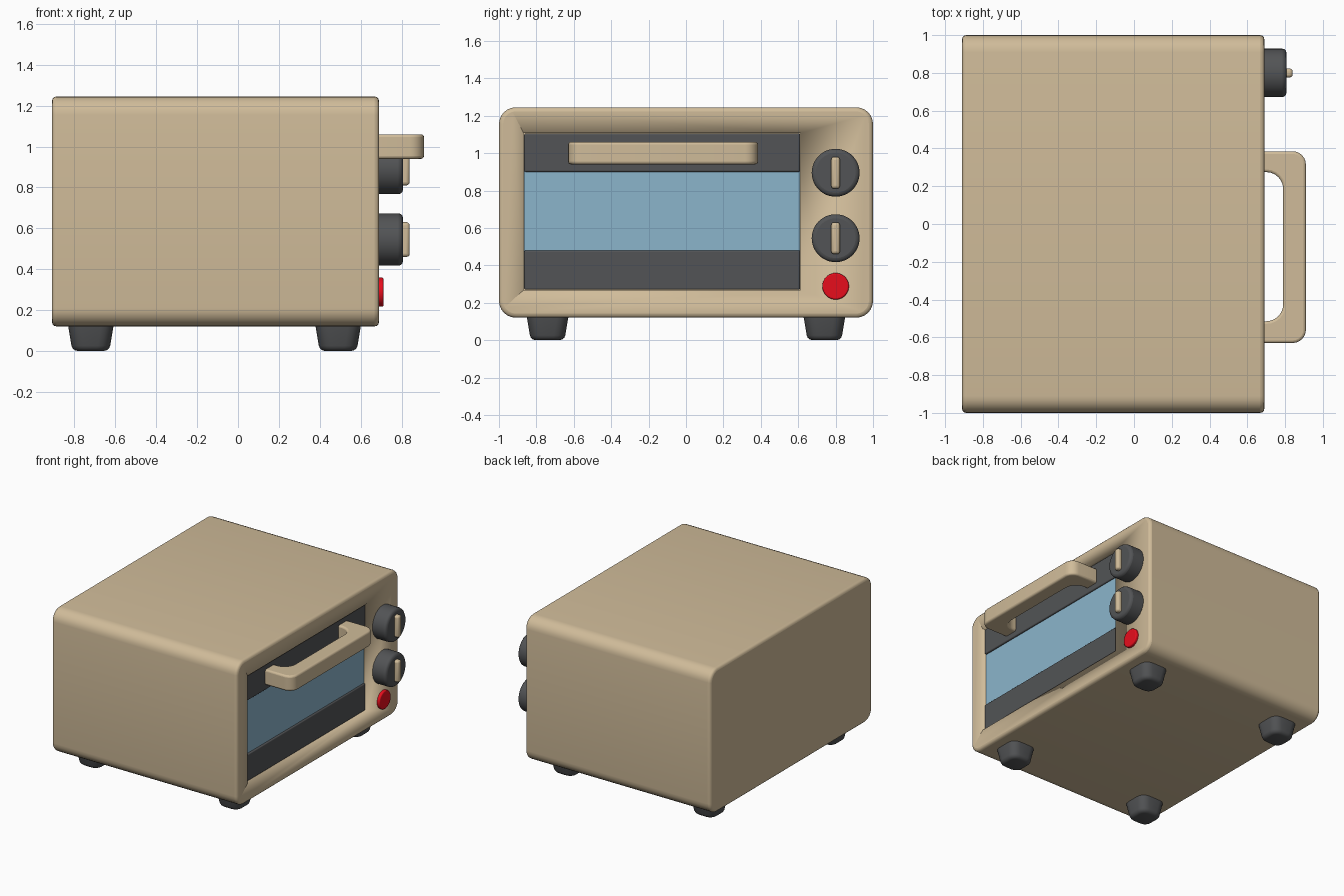
import bpy, bmesh, math
from mathutils import Matrix, Vector

if "Cube" in bpy.data.objects:
    bpy.data.objects.remove(bpy.data.objects["Cube"])


def material(name, rgb):
    m = bpy.data.materials.new(name)
    m.diffuse_color = (*rgb, 1)
    m.use_nodes = True
    m.node_tree.nodes["Principled BSDF"].inputs["Base Color"].default_value = m.diffuse_color
    return m


TAN = material("tan", (0.63, 0.50, 0.32))
DARK = material("dark", (0.085, 0.088, 0.092))
BLUE = material("glass_blue", (0.26, 0.46, 0.60))
RED = material("red", (0.80, 0.004, 0.012))


def finish(bm, name, mat, bevel=0.0, segments=3):
    bmesh.ops.recalc_face_normals(bm, faces=bm.faces)
    mesh = bpy.data.meshes.new(name)
    bm.to_mesh(mesh)
    bm.free()
    ob = bpy.data.objects.new(name, mesh)
    bpy.context.collection.objects.link(ob)
    mesh.materials.append(mat)
    if bevel:
        mod = ob.modifiers.new("Bevel", 'BEVEL')
        mod.width, mod.segments = bevel, segments
        mod.limit_method, mod.angle_limit = 'ANGLE', math.radians(35)
    bpy.ops.object.select_all(action='DESELECT')
    ob.select_set(True)
    bpy.context.view_layer.objects.active = ob
    bpy.ops.object.shade_smooth_by_angle(angle=math.radians(40))
    return ob


def box_mesh(lo, hi):
    bm = bmesh.new()
    bmesh.ops.create_cube(bm, size=1)
    lo, hi = Vector(lo), Vector(hi)
    for v in bm.verts:
        v.co = Vector((lo[i] + (v.co[i] + 0.5) * (hi[i] - lo[i]) for i in range(3)))
    return bm


def box(name, lo, hi, mat, bevel=0.0, segments=3):
    return finish(box_mesh(lo, hi), name, mat, bevel, segments)


def disc(name, y, z, radius, x0, x1, mat, bevel):
    bm = bmesh.new()
    place = Matrix.Translation(((x0 + x1) / 2, y, z)) @ Matrix.Rotation(math.pi / 2, 4, 'Y')
    bmesh.ops.create_cone(bm, cap_ends=True, segments=48, radius1=radius,
                          radius2=radius, depth=x1 - x0, matrix=place)
    return finish(bm, name, mat, bevel)


def arc(cx, cy, r, a0, a1, n=6):
    return [(cx + r * math.cos(math.radians(a0 + (a1 - a0) * i / n)),
             cy + r * math.sin(math.radians(a0 + (a1 - a0) * i / n))) for i in range(n + 1)]


# Body: large corner rounding along the depth, small rounding on both ends
bm = box_mesh((-0.91, -1, 0.12), (0.69, 1, 1.245))
long_edges = [e for e in bm.edges if abs(e.verts[0].co.x - e.verts[1].co.x) > 1]
bmesh.ops.bevel(bm, geom=long_edges, offset=0.09, segments=6, profile=0.5, affect='EDGES')
body = finish(bm, "body", TAN, 0.022)

# Shallow door recess in the body
cutter = box("door_recess_cutter", (0.60, -0.868, 0.268), (0.80, 0.613, 1.107), TAN)
cutter.hide_render = True
cutter.hide_viewport = True
cut = body.modifiers.new("Recess", 'BOOLEAN')
cut.object, cut.operation, cut.solver = cutter, 'DIFFERENCE', 'EXACT'

# Door: two dark rails and the glass between them
box("door_top_rail", (0.59, -0.865, 0.90), (0.675, 0.61, 1.105), DARK, 0.008)
box("door_bottom_rail", (0.59, -0.865, 0.27), (0.675, 0.61, 0.48), DARK, 0.008)
box("door_glass", (0.59, -0.865, 0.47), (0.662, 0.61, 0.91), BLUE)

# Handle: U-shaped outline extruded upwards
outline = ([(0.665, -0.63)] + arc(0.84, -0.56, 0.07, -90, 0) + arc(0.84, 0.315, 0.07, 0, 90)
           + [(0.665, 0.385), (0.665, 0.275)] + arc(0.70, 0.185, 0.09, 90, 0)
           + arc(0.70, -0.425, 0.09, 0, -90) + [(0.665, -0.515)])
bm = bmesh.new()
face = bm.faces.new([bm.verts.new((x, y, 0.94)) for x, y in outline])
top = bmesh.ops.extrude_face_region(bm, geom=[face])
bmesh.ops.translate(bm, vec=(0, 0, 0.12),
                    verts=[g for g in top["geom"] if isinstance(g, bmesh.types.BMVert)])
finish(bm, "door_handle", TAN, 0.014)

# Knobs with pointers
for label, z in (("upper", 0.895), ("lower", 0.545)):
    disc(label + "_knob", 0.80, z, 0.128, 0.67, 0.807, DARK, 0.022)
    box(label + "_knob_pointer", (0.78, 0.776, z - 0.085), (0.84, 0.823, z + 0.085), TAN, 0.016)

# Power button
disc("power_button", 0.80, 0.288, 0.071, 0.67, 0.712, RED, 0.008)

# Tapered rounded feet
for xl, x in (("back", -0.72), ("front", 0.49)):
    for yl, y in (("left", -0.74), ("right", 0.74)):
        bm = box_mesh((x - 0.113, y - 0.113, 0.0), (x + 0.113, y + 0.113, 0.135))
        for v in bm.verts:
            if v.co.z < 0.05:
                v.co.x = x + (v.co.x - x) * 0.8
                v.co.y = y + (v.co.y - y) * 0.8
        sides = [e for e in bm.edges if abs(e.verts[0].co.z - e.verts[1].co.z) > 0.05]
        bmesh.ops.bevel(bm, geom=sides, offset=0.06, segments=4, profile=0.5, affect='EDGES')
        rim = [e for e in bm.edges if max(v.co.z for v in e.verts) < 0.01]
        bmesh.ops.bevel(bm, geom=rim, offset=0.026, segments=3, profile=0.5, affect='EDGES')
        finish(bm, f"{xl}_{yl}_foot", DARK)
